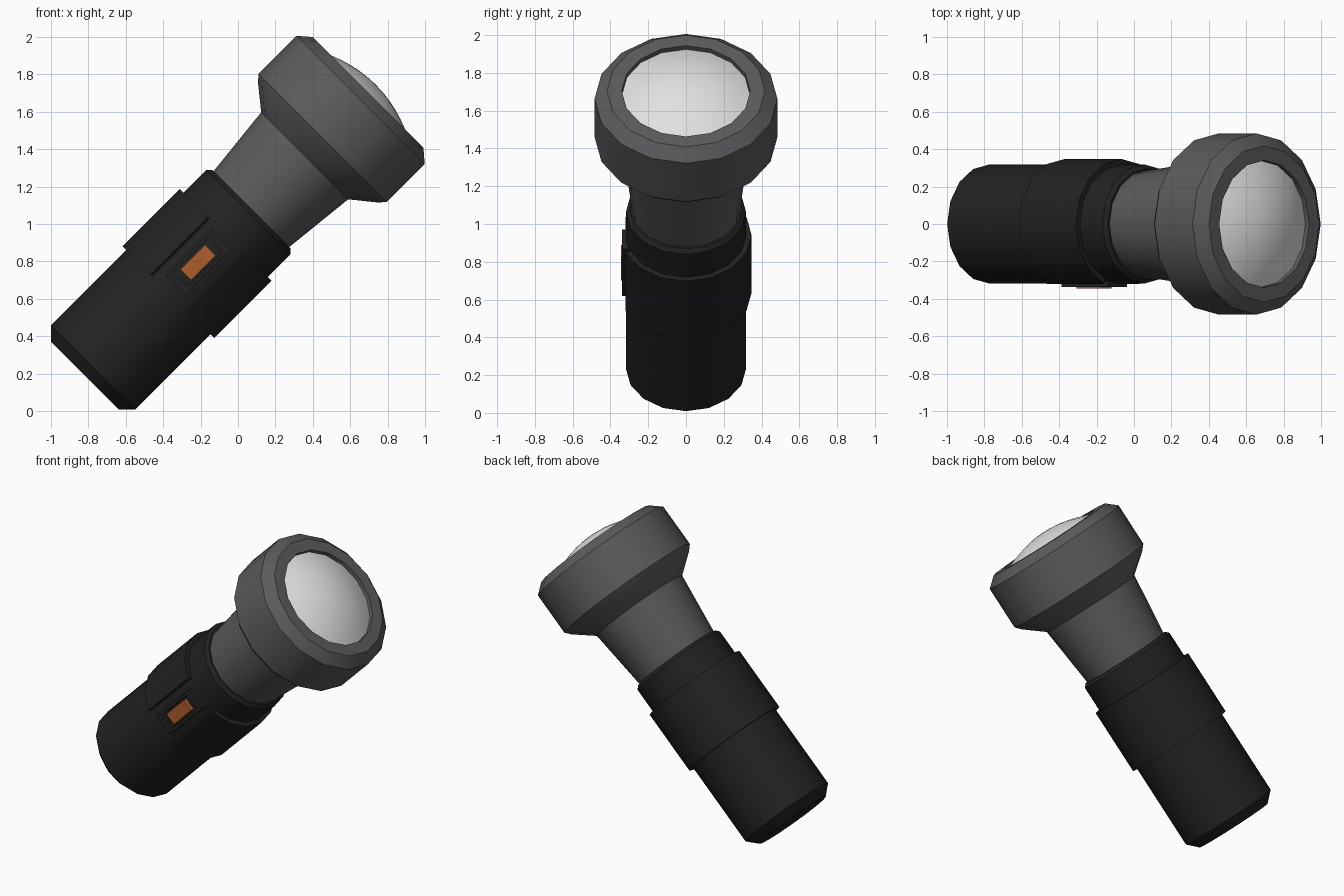
import bpy, bmesh, math
from mathutils import Matrix, Vector

if "Cube" in bpy.data.objects:
    bpy.data.objects.remove(bpy.data.objects["Cube"])

# The torch is modelled along local z, then tilted 45 degrees
TILT = Matrix.Translation((-0.504, 0, 0.504)) @ Matrix.Rotation(math.radians(45), 4, 'Y')
SIDES = 16


def material(name, rgb):
    m = bpy.data.materials.new(name)
    m.diffuse_color = (*rgb, 1)
    m.use_nodes = True
    m.node_tree.nodes["Principled BSDF"].inputs["Base Color"].default_value = m.diffuse_color
    return m


BLACK = material("black rubber", (0.016, 0.016, 0.016))
GREY = material("dark grey", (0.105, 0.105, 0.105))
LENS = material("pale lens", (0.75, 0.75, 0.75))
ORANGE = material("orange switch", (0.42, 0.11, 0.025))


def finish(bm, name, mat):
    bmesh.ops.recalc_face_normals(bm, faces=bm.faces)
    bm.transform(TILT)
    me = bpy.data.meshes.new(name)
    bm.to_mesh(me)
    bm.free()
    me.materials.append(mat)
    ob = bpy.data.objects.new(name, me)
    bpy.context.collection.objects.link(ob)
    bpy.ops.object.select_all(action='DESELECT')
    ob.select_set(True)
    bpy.context.view_layer.objects.active = ob
    bpy.ops.object.shade_smooth_by_angle(angle=math.radians(30))
    return ob


def lathe(name, profile, mat, start=0, segs=SIDES, closed=False):
    """Turn (radius, height) points round z; segs < SIDES leaves a gap."""
    bm = bmesh.new()
    full = segs == SIDES
    rings = []
    for k in range(segs if full else segs + 1):
        a = 2 * math.pi * (start + k) / SIDES
        rings.append([bm.verts.new((r * math.cos(a), r * math.sin(a), h)) for r, h in profile])
    n = len(profile)
    for k in range(segs):
        p, q = rings[k], rings[(k + 1) % len(rings)]
        for i in range(n if closed else n - 1):
            j = (i + 1) % n
            bm.faces.new((p[i], q[i], q[j], p[j]))
    if not full:
        bm.faces.new(rings[0])
        bm.faces.new(rings[-1])
    bmesh.ops.remove_doubles(bm, verts=bm.verts, dist=1e-5)
    return finish(bm, name, mat)


def block(bm, x, y, z):
    lo, hi = Vector((x[0], y[0], z[0])), Vector((x[1], y[1], z[1]))
    d = hi - lo
    m = Matrix.Translation((lo + hi) / 2) @ Matrix.Diagonal((d.x, d.y, d.z, 1))
    bmesh.ops.create_cube(bm, size=1, matrix=m)


# Handle with chamfered ends
lathe("handle", [(0, -0.445), (0.255, -0.445), (0.318, -0.382), (0.318, 0.792),
                 (0.298, 0.813), (0.27, 0.813)], BLACK)

# Flared neck, head and front rim in one shell
lathe("head", [(0.284, 0.79), (0.329, 1.217), (0.453, 1.317), (0.484, 1.352),
               (0.484, 1.640), (0.418, 1.697), (0.34, 1.697), (0.338, 1.66)], GREY)

# Domed lens, slightly sunk into the rim
dome = [(0.34 * i / 6, 1.755 - (0.34 * i / 6) ** 2 / 1.354) for i in range(7)]
lathe("lens", dome, LENS)

# Raised grip band, open at the front around the switch
lathe("grip_band", [(0.30, 0.187), (0.347, 0.187), (0.347, 0.62), (0.30, 0.62)],
      BLACK, start=-3, segs=14, closed=True)

# Switch frame of four bars
bm = bmesh.new()
for s in (-1, 1):
    block(bm, sorted((s * 0.052, s * 0.073)), (-0.338, -0.28), (0.237, 0.588))
for z in ((0.237, 0.28), (0.545, 0.588)):
    block(bm, (-0.052, 0.052), (-0.338, -0.28), z)
finish(bm, "switch_frame", BLACK)

# Sliding switch button
bm = bmesh.new()
block(bm, (-0.04, 0.04), (-0.345, -0.29), (0.317, 0.503))
finish(bm, "switch_button", ORANGE)
